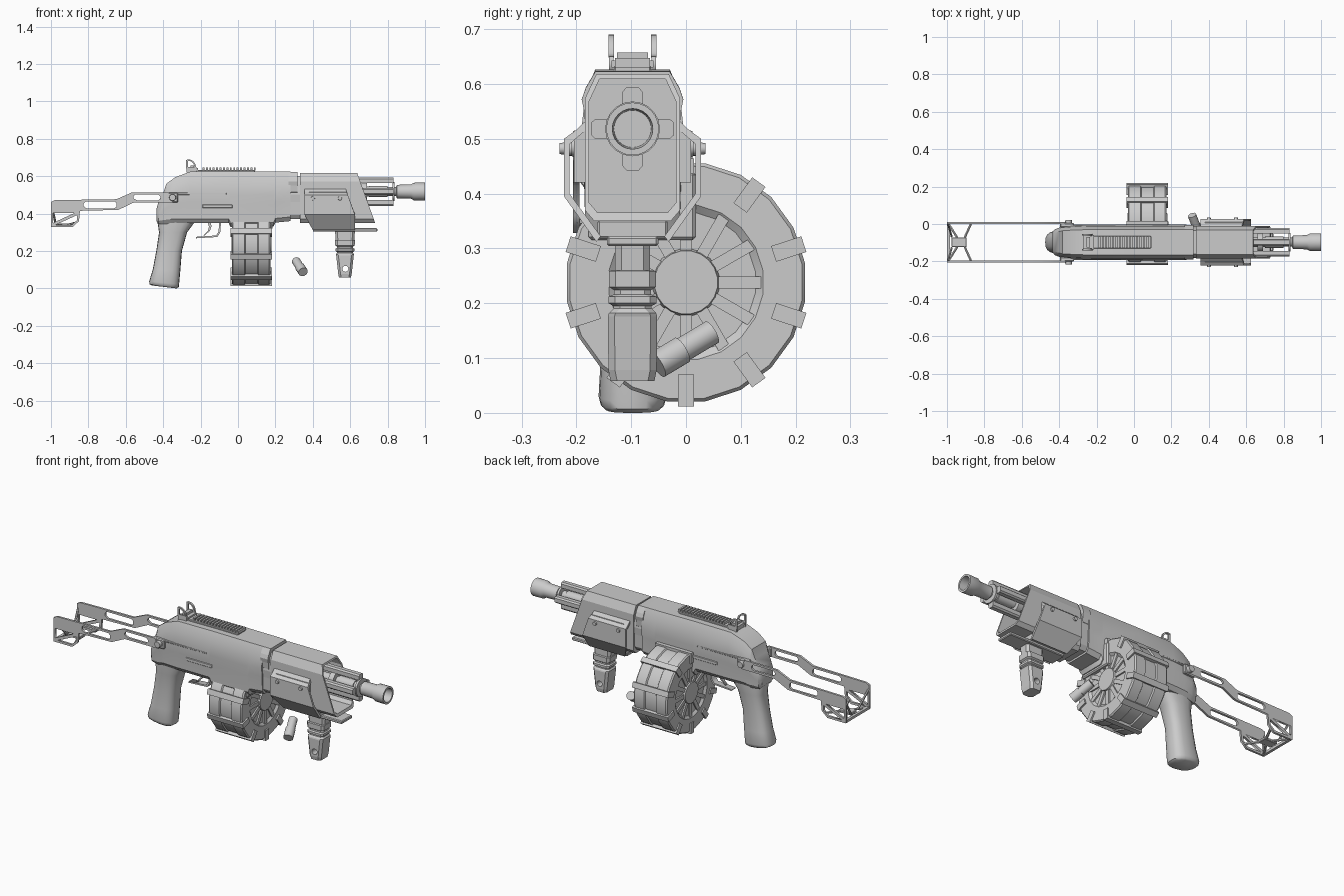
import bpy, bmesh
from math import sin, cos, pi, radians
from mathutils import Vector, Matrix

if "Cube" in bpy.data.objects:
    bpy.data.objects.remove(bpy.data.objects["Cube"])

C = -0.0975   # centre plane of the weapon body

def finish(name, bm, smooth=None):
    bmesh.ops.recalc_face_normals(bm, faces=bm.faces[:])
    me = bpy.data.meshes.new(name)
    bm.to_mesh(me); bm.free()
    ob = bpy.data.objects.new(name, me)
    bpy.context.collection.objects.link(ob)
    if smooth:
        bpy.ops.object.select_all(action='DESELECT')
        ob.select_set(True); bpy.context.view_layer.objects.active = ob
        bpy.ops.object.shade_smooth_by_angle(angle=radians(smooth))
    return ob

def loft(name, rings, smooth=None):
    bm = bmesh.new()
    vs = [[bm.verts.new(p) for p in r] for r in rings]
    n = len(vs[0])
    for a, b in zip(vs, vs[1:]):
        for i in range(n):
            bm.faces.new((a[i], a[(i+1) % n], b[(i+1) % n], b[i]))
    bm.faces.new(vs[0]); bm.faces.new(vs[-1])
    return finish(name, bm, smooth)

def lathe(name, prof, y, z, n, smooth=None, rot=0):
    return loft(name, [[(x, y+r*cos(2*pi*i/n+rot), z+r*sin(2*pi*i/n+rot)) for i in range(n)]
                       for x, r in prof], smooth)

def box(name, x0, x1, y0, y1, z0, z1, bevel=0):
    bm = bmesh.new()
    m = Matrix.Translation(((x0+x1)/2, (y0+y1)/2, (z0+z1)/2)) @ Matrix.Diagonal((x1-x0, y1-y0, z1-z0, 1))
    bmesh.ops.create_cube(bm, size=1, matrix=m)
    if bevel:
        bmesh.ops.bevel(bm, geom=bm.edges[:], offset=bevel, segments=1, affect='EDGES')
    return finish(name, bm)

def cyl(name, p, q, r, n=16, r2=None):
    p, q = Vector(p), Vector(q)
    d = q-p
    bm = bmesh.new()
    m = Matrix.Translation((p+q)/2) @ d.to_track_quat('Z', 'Y').to_matrix().to_4x4()
    bmesh.ops.create_cone(bm, cap_ends=True, segments=n, radius1=r, radius2=r if r2 is None else r2,
                          depth=d.length, matrix=m)
    return finish(name, bm, 40 if n > 8 else None)

def plate(name, loops, y, half):
    """Flat plate in the xz plane; loops after the first are holes."""
    cu = bpy.data.curves.new(name, 'CURVE')
    cu.dimensions = '2D'; cu.fill_mode = 'BOTH'; cu.extrude = half
    for lp in loops:
        s = cu.splines.new('POLY'); s.points.add(len(lp)-1); s.use_cyclic_u = True
        for pt, (a, b) in zip(s.points, lp):
            pt.co = (a, b, 0, 1)
    ob = bpy.data.objects.new(name, cu)
    bpy.context.collection.objects.link(ob)
    ob.rotation_euler = (pi/2, 0, 0); ob.location.y = y
    bpy.ops.object.select_all(action='DESELECT')
    ob.select_set(True); bpy.context.view_layer.objects.active = ob
    bpy.ops.object.convert(target='MESH')
    return ob

def mirror(half):
    return [(C+y, z) for y, z in half] + [(C-y, z) for y, z in reversed(half)]

# Receiver: octagonal sections lofted along x
def section(x, zb, zt, w):
    h = zt-zb
    c = min(.045, h*.25)
    half = [(w*.75, zt), (w*.95, zt-c), (w*1.03, zt-h*.42), (w*.98, zt-h*.6), (w*.95, zb+c*.5), (w*.75, zb)]
    return [(x, y, z) for y, z in mirror(half)]
loft("receiver", [section(*s) for s in (
    (-.437, .36, .42, .05), (-.425, .345, .465, .066), (-.40, .345, .51, .076), (-.383, .345, .56, .082),
    (-.335, .35, .595, .086), (-.257, .35, .624, .09), (-.05, .35, .626, .091), (-.04, .328, .626, .091),
    (.19, .33, .624, .091), (.20, .352, .624, .091), (.28, .36, .624, .091))], 30)
loft("receiver_front", [section(*s) for s in ((.27, .50, .624, .09), (.318, .50, .623, .09))])
loft("front_collar", [section(*s) for s in ((.27, .37, .60, .083), (.37, .37, .60, .083))])
box("magazine_well", -.03, .185, C-.08, .018, .315, .44, .006)
for s in (-1, 1):
    box("side_ridge", -.36, -.06, C+s*.088-.006, C+s*.088+.006, .50, .512, .003)
    box("receiver_rib", -.19, -.03, C+s*.089-.004, C+s*.089+.004, .43, .448, .002)

# Pistol grip
rings = []
for z, x0, x1, hw in ((.40, -.425, -.20, .066), (.35, -.43, -.235, .066), (.30, -.422, -.272, .06),
                      (.2, -.437, -.300, .054), (.1, -.456, -.308, .058), (.03, -.475, -.315, .062),
                      (.015, -.473, -.317, .058), (.008, -.46, -.328, .05)):
    ring = []
    for i in range(20):
        a = 2*pi*i/20
        u, v = [abs(f)**.75*(1 if f > 0 else -1) for f in (cos(a), sin(a))]
        ring.append(((x0+x1)/2+u*(x1-x0)/2, C+v*hw, z-u*.008 if z < .05 else z))
    rings.append(ring)
loft("pistol_grip", rings, 45)

# Trigger and guard
plate("trigger_guard", [[(-.09, .36), (-.095, .30), (-.11, .275), (-.225, .268), (-.225, .276),
                         (-.118, .283), (-.104, .304), (-.10, .36)]], C, .018)
plate("trigger", [[(-.165, .36), (-.155, .33), (-.16, .31), (-.185, .285), (-.18, .282), (-.15, .308),
                   (-.142, .33), (-.145, .36)]], C, .008)

# Top rail and rear sight
box("rail_base", -.27, .09, C-.034, C+.034, .618, .634, .003)
for i in range(16):
    x = -.19+i*.0183
    box("rail_tooth", x, x+.010, C-.032, C+.032, .63, .647)
box("sight_block", -.27, -.215, C-.038, C+.038, .63, .643)
box("sight_leaf", -.255, -.235, C-.028, C+.028, .64, .657)
for s in (-1, 1):
    arc = [(-.265+.04*cos(a*pi/16), .648+.042*sin(a*pi/16)) for a in range(0, 10)]
    inn = [(-.265+.032*cos(a*pi/16), .648+.034*sin(a*pi/16)) for a in range(9, -1, -1)]
    plate("sight_wing", [arc+inn], C+s*.039, .005)
    plate("sight_foot", [[(-.275, .62), (-.275, .65), (-.222, .65), (-.222, .62)]], C+s*.039, .004)
    box("sight_post", -.277, -.267, C+s*.039-.004, C+s*.039+.004, .64, .688)

# Hollow handguard with a slanted mouth
def guard(k, fx):
    half = [(.066*k, .518+.100*k), (.087*k, .518+.055*k), (.087*k, .518-.148*k), (.07*k, .518-.168*k)]
    return [(fx(z), y, z) for y, z in mirror(half)]
slant = lambda z: .637+(.618-z)*.36
loft("handguard", [guard(1, lambda z: .332), guard(1, slant), guard(.91, slant), guard(.91, lambda z: .52)])

# Folded side panels with bolts
for s in (-1, 1):
    out = [(.086, .532), (.104, .515), (.125, .50), (.125, .395), (.066, .312)]
    inn = [(.058, .322), (.115, .40), (.115, .49), (.10, .503), (.08, .52)]
    prof = out+inn
    rear = [(.355 if z > .35 else .40, C+s*y, z) for y, z in prof]
    front = [(.58+min(.52-z, .12)*.37, C+s*y, z) for y, z in prof]
    loft("side_panel", [rear, front])
    box("panel_spacer", .38, .58, C+s*.095-.012, C+s*.095+.012, .42, .515)
    for x in (.40, .545):
        cyl("panel_bolt", (x, C+s*.11, .482), (x, C+s*.133, .482), .013, 12, .010)

# Barrel, flange, muzzle and guide bars
lathe("barrel", [(.50, .026), (.70, .026), (.70, .03), (.80, .03), (.80, .024), (.86, .024)], C, .518, 20, 35)
lathe("barrel_flange", [(.826, .05), (.838, .05)], C, .518, 20, 35)
lathe("muzzle", [(.845, .025), (.85, .036), (.925, .038), (.94, .047), (1.0, .048), (1.0, .037),
                 (.93, .034), (.93, .001)], C, .518, 24, 35)
for i in range(4):
    a = i*pi/2
    pts = [(t, r) for t, r in ((-.018, .046), (.018, .046), (.018, .068), (.011, .076), (-.011, .076), (-.018, .068))]
    loft("guide_bar", [[(x, C+r*cos(a)-t*sin(a), .518+r*sin(a)+t*cos(a)) for t, r in pts] for x in (.52, .832)])
lathe("guide_collar", [(.66, .05), (.69, .05)], C, .518, 20, 35)

# Lower rail and foregrip
box("rail_mount", .40, .62, C-.064, C+.064, .318, .352, .004)
box("lower_rail", .40, .745, C-.047, C+.047, .304, .322, .004)
rings = []
for z, hx, hy in ((.306, .053, .032), (.26, .05, .032), (.259, .053, .043), (.23, .052, .043), (.224, .044, .034),
                  (.216, .044, .034), (.212, .05, .044), (.20, .05, .044), (.195, .043, .035), (.19, .043, .035),
                  (.182, .049, .043), (.176, .047, .045), (.078, .036, .044), (.058, .032, .040)):
    x, c = .572, .012
    rings.append([(x+a, C+b, z) for a, b in ((hx, hy-c), (hx-c, hy), (c-hx, hy), (-hx, hy-c),
                                             (-hx, c-hy), (c-hx, -hy), (hx-c, -hy), (hx, c-hy))])
foregrip = loft("foregrip", rings)
cutter = cyl("foregrip_hole_cutter", (.574, C-.1, .105), (.574, C+.1, .105), .016, 16)
mod = foregrip.modifiers.new("hole", 'BOOLEAN')
mod.operation = 'DIFFERENCE'; mod.object = cutter
bpy.ops.object.select_all(action='DESELECT')
foregrip.select_set(True); bpy.context.view_layer.objects.active = foregrip
bpy.ops.object.modifier_apply(modifier="hole")
bpy.data.objects.remove(cutter)

# Drum magazine with rim clips and face spokes
DZ = .238
lathe("drum", [(-.036, .001), (-.036, .058), (-.022, .062), (-.022, .128), (-.033, .142), (-.033, .214),
               (-.026, .22), (.035, .22), (.04, .213), (.105, .213), (.11, .22), (.167, .22), (.174, .214),
               (.174, .142), (.163, .128), (.163, .062), (.178, .058), (.178, .001)], 0, DZ, 20, 25, pi/20)
def radial(name, ang, r0, r1, hw, x0, x1):
    ca, sa = cos(ang), sin(ang)
    q = ((r0, -hw), (r1, -hw), (r1, hw), (r0, hw))
    loft(name, [[(x, r*ca-t*sa, DZ+r*sa+t*ca) for r, t in q] for x in (x0, x1)])
for i in range(10):
    radial("drum_clip", -pi/2+i*pi/5, .168, .226, .015, -.04, .182)
for i in range(12):
    radial("drum_spoke", i*pi/6+pi/2, .05, .138, .011, -.030, .171)

# Loose shell
a, b = Vector((.31, .047, .147)), Vector((.348, -.052, .088))
cyl("shell_body", a, b, .023, 16)
cyl("shell_rim", a.lerp(b, .55), b, .026, 16)

# Folding stock arms, hinges and butt frame
arm = [(-1, .462), (-.98, .472), (-.65, .477), (-.57, .512), (-.37, .514), (-.35, .46), (-.558, .459),
       (-.64, .42), (-.845, .415), (-.85, .36), (-.885, .328), (-1, .328)]
slots = [[(-.815, .465), (-.66, .465), (-.65, .455), (-.65, .435), (-.665, .428), (-.81, .428), (-.825, .44), (-.825, .455)],
         [(-.55, .502), (-.425, .502), (-.415, .492), (-.415, .48), (-.425, .471), (-.54, .471), (-.56, .482), (-.56, .492)],
         [(-.99, .403), (-.99, .35), (-.875, .403)],
         [(-.975, .34), (-.89, .34), (-.862, .363), (-.86, .392)]]
E = .103
for s in (-1, 1):
    y = C+s*E
    plate("stock_arm", [arm]+slots, y, .006)
    cyl("hinge_pin", (-.35, C+s*.07, .486), (-.35, C+s*.12, .486), .022, 16, .017)
    box("hinge_block", -.395, -.32, C+s*.09-.012, C+s*.09+.012, .46, .512, .005)
    for x0, x1 in ((-.995, -.945), (-.87, -.905)):
        cyl("butt_strut", (x0, y, .335 if x0 < -.9 else .35), (x1, C+s*.025, .34), .007, 6)
    cyl("butt_brace", (-.995, y, .44), (-.975, C+s*.03, .345), .006, 6)
box("butt_centre", -.975, -.895, C-.026, C+.026, .332, .347, .003)
box("butt_bar", -1, -.985, C-E, C+E, .328, .342)
